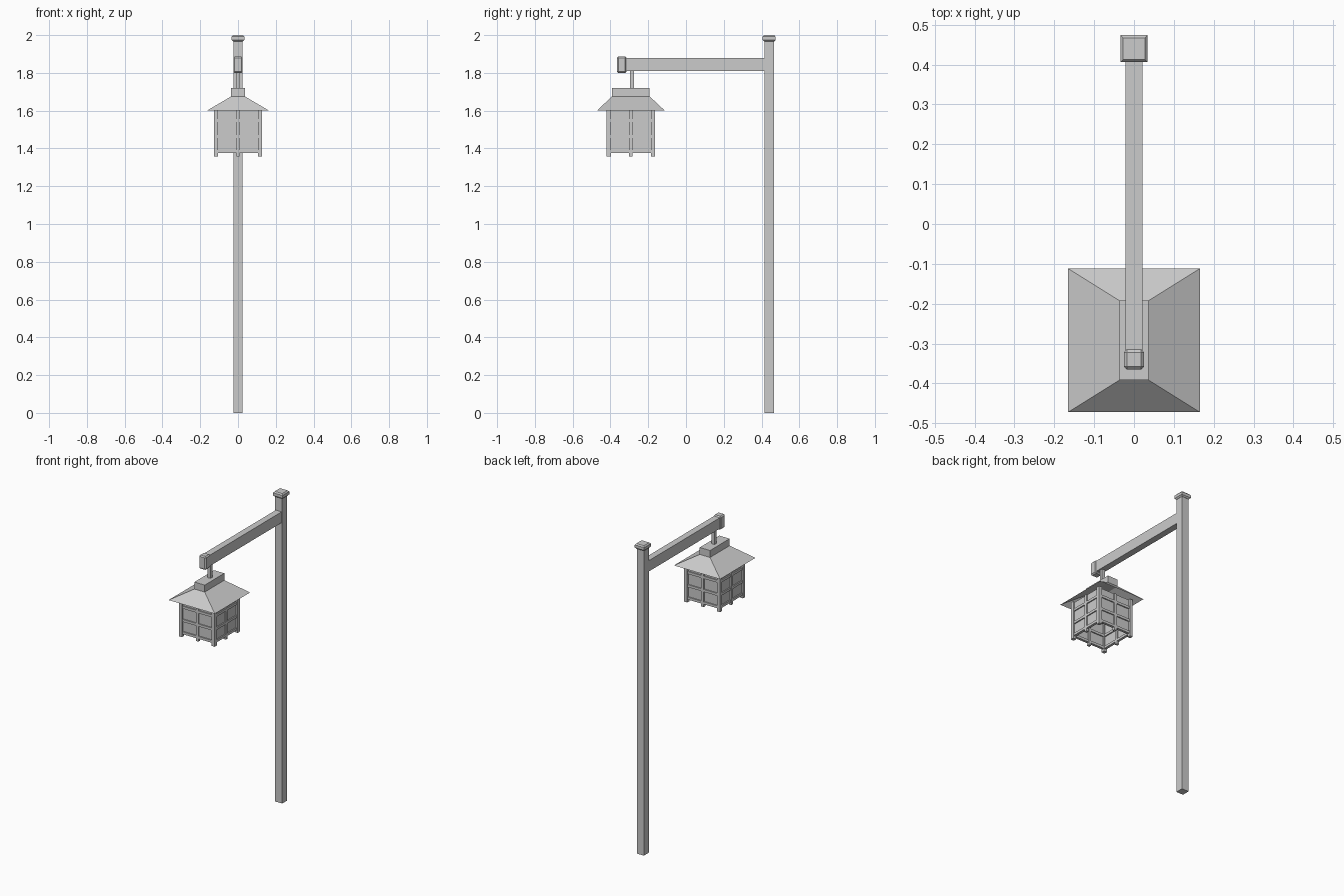
import bpy, bmesh

if "Cube" in bpy.data.objects:
    bpy.data.objects.remove(bpy.data.objects["Cube"])

PY = 0.44      # post centre in y
LY = -0.292    # lantern centre in y


def finish(name, bm):
    bmesh.ops.recalc_face_normals(bm, faces=bm.faces)
    me = bpy.data.meshes.new(name)
    bm.to_mesh(me)
    bm.free()
    ob = bpy.data.objects.new(name, me)
    bpy.context.collection.objects.link(ob)
    return ob


def loft(name, cy, rings, bottom=True, top=True):
    """Stack of rectangular rings (half x, half y, z) joined by quads."""
    bm = bmesh.new()
    loops = [[bm.verts.new((sx * hx, cy + sy * hy, z))
              for sx, sy in ((-1, -1), (1, -1), (1, 1), (-1, 1))] for hx, hy, z in rings]
    for a, b in zip(loops, loops[1:]):
        for i in range(4):
            j = (i + 1) % 4
            bm.faces.new((a[i], a[j], b[j], b[i]))
    if bottom:
        bm.faces.new(loops[0][::-1])
    if top:
        bm.faces.new(loops[-1])
    return finish(name, bm)


def box(name, x0, x1, y0, y1, z0, z1, bevel=0):
    bm = bmesh.new()
    bmesh.ops.create_cube(bm, size=1)
    for v in bm.verts:
        v.co = ((x0 + x1) / 2 + v.co.x * (x1 - x0),
                (y0 + y1) / 2 + v.co.y * (y1 - y0),
                (z0 + z1) / 2 + v.co.z * (z1 - z0))
    ob = finish(name, bm)
    if bevel:
        m = ob.modifiers.new("bevel", 'BEVEL')
        m.width, m.segments = bevel, 1
    return ob


# Post with chamfered cap
box("post", -0.025, 0.025, PY - 0.025, PY + 0.025, 0, 1.975)
loft("post_cap", PY, [(0.026, 0.026, 1.966), (0.034, 0.034, 1.974),
                      (0.034, 0.034, 1.992), (0.027, 0.027, 2.0)])

# Arm, its end cap and the hanging rod
box("arm", -0.021, 0.021, -0.32, 0.416, 1.81, 1.88)
box("arm_end_cap", -0.025, 0.025, -0.365, -0.315, 1.80, 1.887, bevel=0.007)
box("hanger", -0.011, 0.011, -0.297, -0.275, 1.715, 1.815)

# Lantern roof: open hipped shell with a ridge block
loft("lantern_roof", LY, [(0.165, 0.18, 1.60), (0.037, 0.1, 1.675)], bottom=False)
box("ridge_block", -0.037, 0.037, LY - 0.1, LY + 0.1, 1.675, 1.72)

# Lantern body: corner legs, then middle legs, rails and panes on all four sides
H, W = 0.128, 0.022
for sx in (-1, 1):
    for sy in (-1, 1):
        cx, cy = sx * (H - W / 2), LY + sy * (H - W / 2)
        box("corner_leg", cx - W / 2, cx + W / 2, cy - W / 2, cy + W / 2, 1.357, 1.605)


def side_part(name, side, half_len, d0, d1, z0, z1):
    """Box on one lantern side; d0..d1 is its distance from the centre."""
    axis, s = side
    a, b = sorted((s * d0, s * d1))
    if axis == 'x':
        box(name, a, b, LY - half_len, LY + half_len, z0, z1)
    else:
        box(name, -half_len, half_len, LY + a, LY + b, z0, z1)


for side in (('x', -1), ('x', 1), ('y', -1), ('y', 1)):
    side_part("middle_leg", side, 0.009, H - 0.021, H - 0.003, 1.357, 1.602)
    for z in (1.375, 1.455, 1.54):
        side_part("rail", side, H - W, H - 0.020, H - 0.004, z, z + 0.016)
    side_part("pane", side, H - W, H - 0.013, H - 0.011, 1.38, 1.602)
